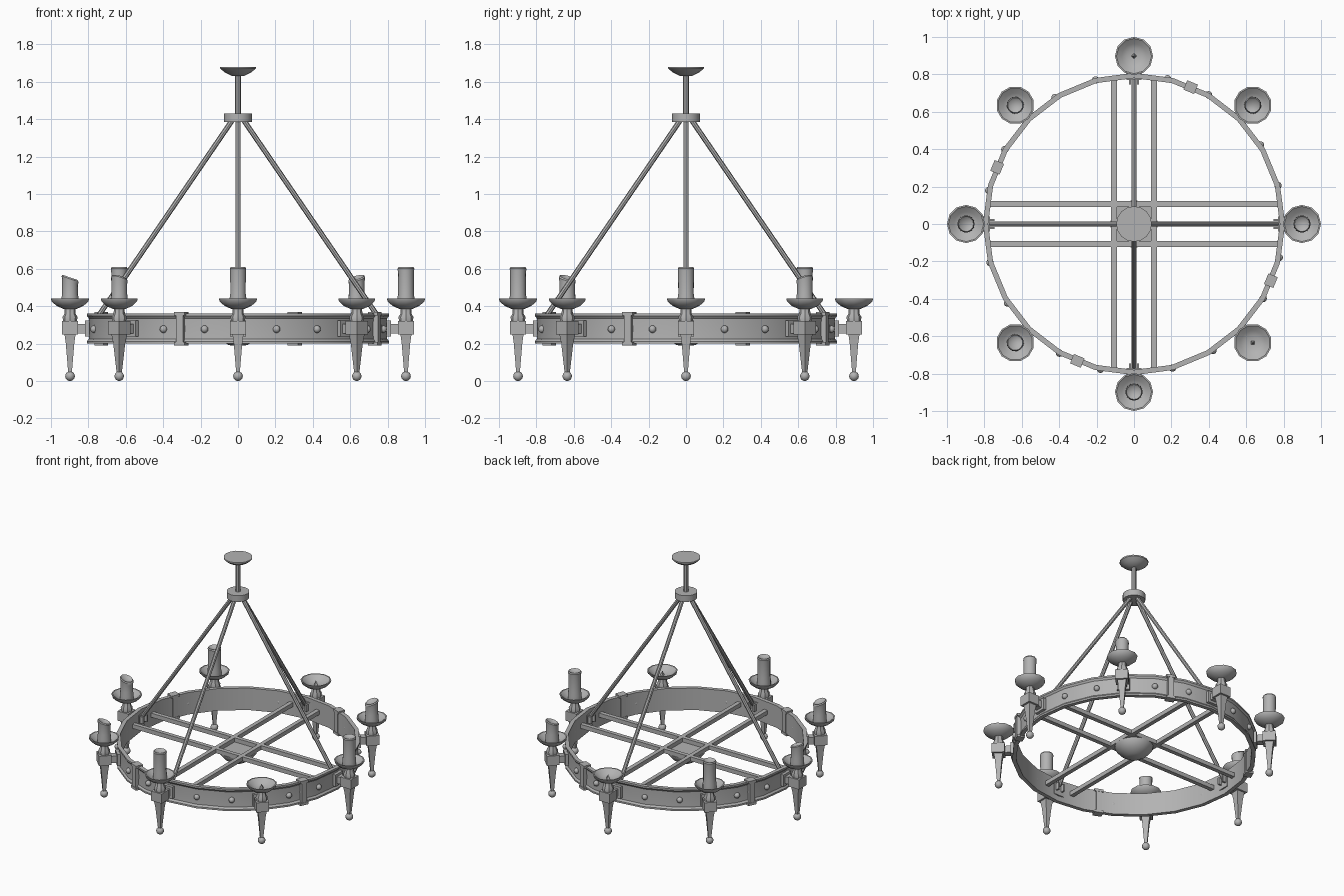
import bpy, bmesh, math
from mathutils import Matrix, Vector

cube = bpy.data.objects.get("Cube")
if cube:
    bpy.data.objects.remove(cube)

iron = bpy.data.materials.new("grey_iron")
iron.use_nodes = True
grey = (0.45, 0.45, 0.45, 1)
iron.diffuse_color = grey
iron.node_tree.nodes["Principled BSDF"].inputs["Base Color"].default_value = grey
parts = []


def finish(name, bm, matrix):
    bmesh.ops.remove_doubles(bm, verts=bm.verts, dist=0.0001)
    bmesh.ops.recalc_face_normals(bm, faces=bm.faces)
    mesh = bpy.data.meshes.new(name)
    bm.to_mesh(mesh)
    bm.free()
    mesh.materials.append(iron)
    obj = bpy.data.objects.new(name, mesh)
    bpy.context.collection.objects.link(obj)
    obj.matrix_world = matrix
    parts.append(obj)
    return obj


def lathe(name, profile, sides, matrix=Matrix(), closed=False, turn=0.0, slope=0.0, slope_from=9.0):
    """Revolve (radius, height) points; slope tilts everything above slope_from."""
    bm = bmesh.new()
    rings = []
    for r, z in profile:
        ring = []
        for i in range(sides):
            a = turn + math.tau * i / sides
            x, y = r * math.cos(a), r * math.sin(a)
            ring.append(bm.verts.new((x, y, z + (slope * x if z > slope_from else 0))))
        rings.append(ring)
    pairs = list(zip(rings, rings[1:]))
    if closed:
        pairs.append((rings[-1], rings[0]))
    for lower, upper in pairs:
        for i in range(sides):
            j = (i + 1) % sides
            bm.faces.new((lower[i], lower[j], upper[j], upper[i]))
    return finish(name, bm, matrix)


def box(name, size, centre, matrix=Matrix()):
    bm = bmesh.new()
    bmesh.ops.create_cube(bm, size=1)
    bmesh.ops.scale(bm, vec=size, verts=bm.verts)
    bmesh.ops.translate(bm, vec=centre, verts=bm.verts)
    return finish(name, bm, matrix)


def ball(name, radius, centre, matrix, squash=(1, 1, 1)):
    bm = bmesh.new()
    bmesh.ops.create_uvsphere(bm, u_segments=12, v_segments=8, radius=radius)
    bmesh.ops.scale(bm, vec=squash, verts=bm.verts)
    bmesh.ops.translate(bm, vec=centre, verts=bm.verts)
    return finish(name, bm, matrix)


def rod(name, start, end, radius, matrix=Matrix()):
    start, end = Vector(start), Vector(end)
    axis = end - start
    place = Matrix.Translation(start) @ axis.to_track_quat('Z', 'Y').to_matrix().to_4x4()
    return lathe(name, [(0, 0), (radius, 0), (radius, axis.length), (0, axis.length)], 8, matrix @ place)


def spin(degrees):
    return Matrix.Rotation(math.radians(degrees), 4, 'Z')


# Ring band with slightly raised lips
lathe("ring_band", [(0.78, 0.2), (0.808, 0.2), (0.808, 0.212), (0.798, 0.225), (0.796, 0.28),
                    (0.798, 0.335), (0.808, 0.348), (0.808, 0.36), (0.78, 0.36)], 24, closed=True)

# Ceiling cup, stem and hub
lathe("ceiling_cup", [(0, 1.63), (0.035, 1.632), (0.07, 1.65), (0.095, 1.67), (0.095, 1.68), (0, 1.68)], 16)
rod("stem", (0, 0, 1.41), (0, 0, 1.66), 0.017)
lathe("hub", [(0, 1.385), (0.075, 1.385), (0.075, 1.43), (0, 1.43)], 16)

# Shallow bowl below the crossing beams
lathe("centre_bowl", [(0, 0.187), (0.05, 0.192), (0.095, 0.22), (0.125, 0.255), (0.128, 0.27), (0, 0.27)], 16)

# Crossing beams
for side in (-1, 1):
    box("beam_across", (1.56, 0.03, 0.03), (0, side * 0.107, 0.285))
    box("beam_deep", (0.03, 1.56, 0.03), (side * 0.107, 0, 0.285))

# Hanging rods with their feet, and clasps around the band
for k in range(4):
    quarter = spin(90 * k)
    rod("hanging_rod", (0.03, 0, 1.395), (0.772, 0, 0.31), 0.014, quarter)
    box("rod_foot", (0.012, 0.08, 0.09), (0.776, 0, 0.285), quarter)
    for side in (-1, 1):
        box("rod_ear", (0.03, 0.012, 0.05), (0.76, side * 0.022, 0.295), quarter)
    at_clasp = spin(67.5 + 90 * k)
    box("clasp", (0.05, 0.038, 0.172), (0.792, 0, 0.28), at_clasp)
    for z in (0.2, 0.36):
        box("clasp_flange", (0.054, 0.062, 0.018), (0.792, 0, z), at_clasp)

# Candle top height by eighth of the ring; None is an empty holder
candle_tops = [0.605, 0.55, None, 0.605, 0.55, 0.55, 0.605, None]
for k, top in enumerate(candle_tops):
    turn = spin(45 * k)
    place = turn @ Matrix.Translation((0.898, 0, 0))

    # Studs on the band
    for offset in (15, 32):
        ball("stud", 0.02, (0.797, 0, 0.277), turn @ spin(offset), (1, 1, 1))

    # Arm from the band to the holder
    box("wall_plate", (0.022, 0.085, 0.085), (0.806, 0, 0.28), turn)
    box("arm", (0.09, 0.05, 0.05), (0.843, 0, 0.28), turn)

    # Holder: block, neck, tapered spike and ball end
    box("holder_block", (0.086, 0.086, 0.07), (0, 0, 0.285), place)
    lathe("holder_neck", [(0.028, 0.395), (0.03, 0.36), (0.04, 0.342), (0.036, 0.315)], 8, place)
    lathe("holder_spike", [(0.044, 0.26), (0.032, 0.2), (0.014, 0.045)], 4, place, turn=math.pi / 4)
    ball("ball_end", 0.026, (0, 0, 0.026), place)

    # Drip dish
    lathe("drip_dish", [(0, 0.383), (0.035, 0.385), (0.072, 0.402), (0.098, 0.425), (0.102, 0.44),
                        (0.094, 0.44), (0.066, 0.418), (0.04, 0.405), (0, 0.403)], 12, place)

    if top is None:
        lathe("pricket", [(0.016, 0.4), (0, 0.438)], 4, place)
    else:
        slope = 0 if top > 0.6 else 0.35
        lathe("candle", [(0.046, 0.403), (0.046, 0.44), (0.042, 0.47), (0.043, top - 0.02), (0.045, top - 0.004),
                         (0.04, top + 0.004), (0.03, top - 0.004), (0, top - 0.012)],
              14, place, slope=slope, slope_from=0.5)

# Smooth shading with sharp corners kept
bpy.ops.object.select_all(action='DESELECT')
for obj in parts:
    obj.select_set(True)
bpy.context.view_layer.objects.active = parts[0]
bpy.ops.object.shade_smooth_by_angle(angle=math.radians(35))
